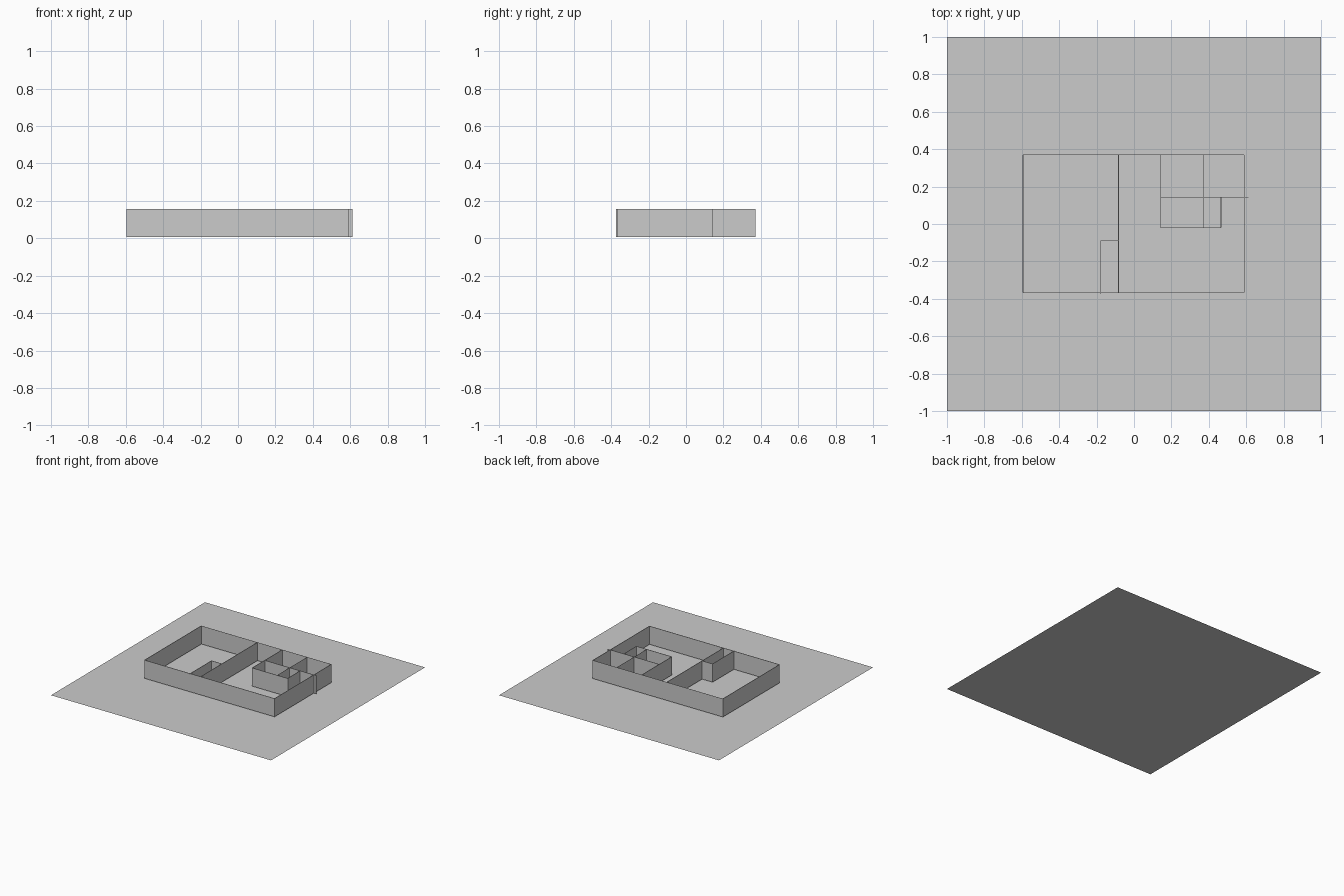
import bpy, math

if "Cube" in bpy.data.objects:
    bpy.data.objects.remove(bpy.data.objects["Cube"])

Z0, Z1 = 0.007, 0.157

# Ground sheet
bpy.ops.mesh.primitive_plane_add(size=2, location=(0, 0, 0))
bpy.context.object.name = "ground_sheet"


def wall(name, a, b, t=0.004):
    """Thin upright wall running from point a to point b."""
    dx, dy = b[0] - a[0], b[1] - a[1]
    bpy.ops.mesh.primitive_cube_add(
        size=1,
        location=((a[0] + b[0]) / 2, (a[1] + b[1]) / 2, (Z0 + Z1) / 2),
        rotation=(0, 0, math.atan2(dy, dx)))
    ob = bpy.context.object
    ob.name = name
    ob.scale = (math.hypot(dx, dy), t, Z1 - Z0)


# Outer walls
L, R, F, B = -0.593, 0.589, -0.367, 0.37
wall("front_wall", (L, F), (R, F))
wall("back_wall", (L, B), (R, B), 0.001)
wall("left_wall", (L, F), (L, B))
wall("right_wall", (R, F), (R, B))

# Main dividing wall and the closet beside it
wall("dividing_wall", (-0.083, F), (-0.083, B))
wall("closet_side", (-0.178, -0.374), (-0.178, -0.09))
wall("closet_end", (-0.178, -0.09), (-0.083, -0.09))

# Small rooms in the back right corner
wall("room_left_wall", (0.143, -0.02), (0.143, B))
wall("room_front_wall", (0.143, -0.02), (0.465, -0.02))
wall("room_right_wall", (0.465, -0.02), (0.465, 0.143))
wall("room_cross_wall", (0.143, 0.143), (0.612, 0.143))
wall("room_partition", (0.37, -0.02), (0.37, B), 0.001)
